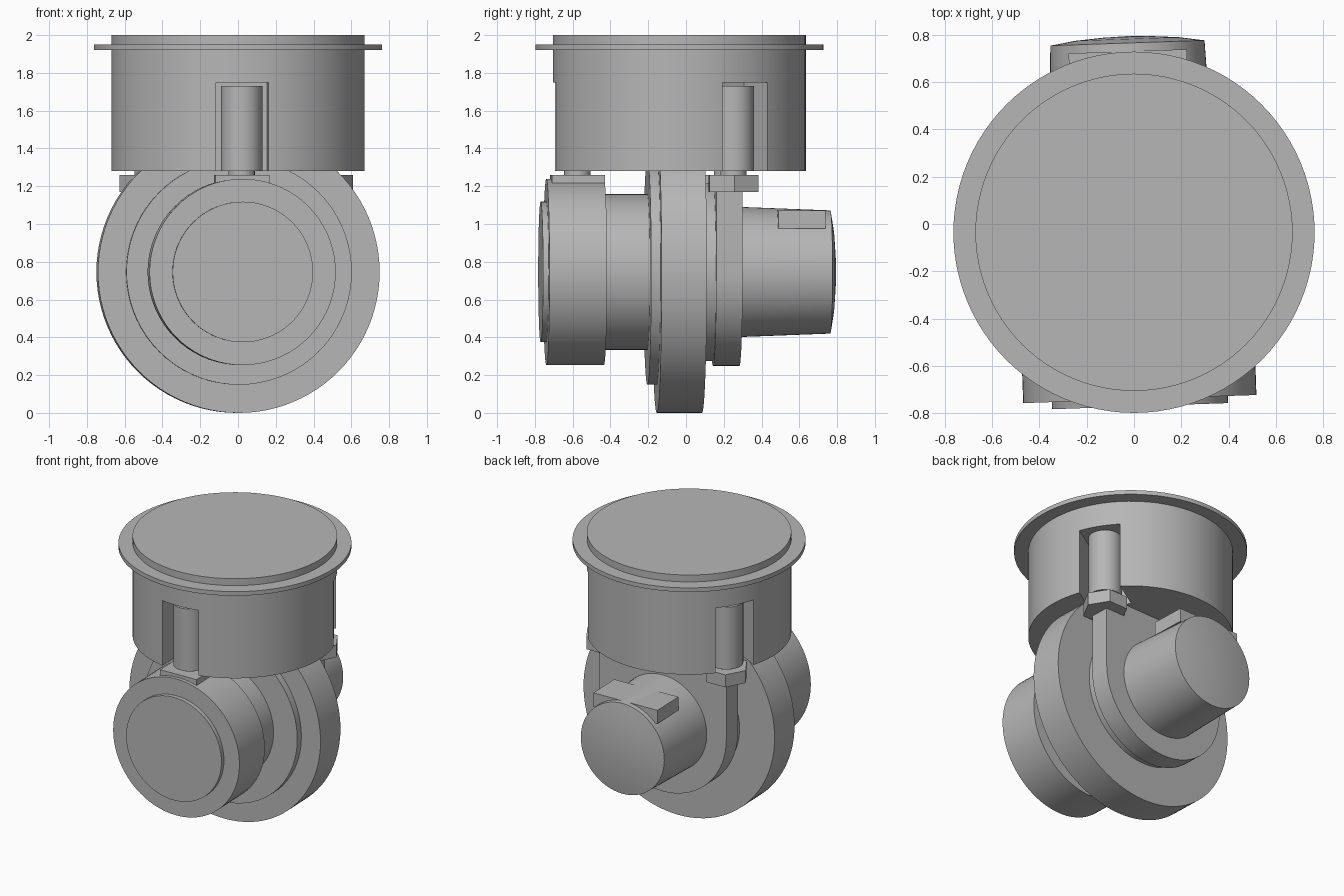
import bpy, bmesh
from math import radians, cos, sin, pi, sqrt
from mathutils import Matrix, Vector

if "Cube" in bpy.data.objects:
    bpy.data.objects.remove(bpy.data.objects["Cube"], do_unlink=True)

GREY = (0.47, 0.47, 0.47, 1)
mat = bpy.data.materials.new("plain grey")
mat.use_nodes = True
mat.diffuse_color = GREY
mat.node_tree.nodes["Principled BSDF"].inputs["Base Color"].default_value = GREY

YAW = radians(2)            # the drive is swivelled slightly in its housing
PIVOT_Y = -0.035            # vertical swivel axis
AXLE_Z = 0.746
POST_RADIUS = 0.54
POST_ANGLES = [radians(a) for a in (-88, 32, 152)]
TURN = (Matrix.Translation((0, PIVOT_Y, 0)) @ Matrix.Rotation(YAW, 4, "Z")
        @ Matrix.Translation((0, -PIVOT_Y, 0)))


def finish(name, bm, matrix=Matrix()):
    bm.transform(matrix)
    bmesh.ops.recalc_face_normals(bm, faces=bm.faces)
    mesh = bpy.data.meshes.new(name)
    bm.to_mesh(mesh)
    bm.free()
    mesh.materials.append(mat)
    ob = bpy.data.objects.new(name, mesh)
    bpy.context.collection.objects.link(ob)
    return ob


def smooth(ob):
    bpy.ops.object.select_all(action="DESELECT")
    ob.select_set(True)
    bpy.context.view_layer.objects.active = ob
    bpy.ops.object.shade_smooth_by_angle(angle=radians(25))


def lathe(name, profile, matrix, sides=72):
    """Closed solid turned about z from (radius, height) points."""
    bm = bmesh.new()
    rings = [[bm.verts.new((r * cos(2 * pi * i / sides), r * sin(2 * pi * i / sides), h))
              for i in range(sides)] for r, h in profile]
    for a, b in zip(rings, rings[1:]):
        for i in range(sides):
            j = (i + 1) % sides
            bm.faces.new((a[i], a[j], b[j], b[i]))
    bm.faces.new(rings[0])
    bm.faces.new(rings[-1])
    ob = finish(name, bm, matrix)
    smooth(ob)
    return ob


def prism(name, outline, height, matrix):
    bm = bmesh.new()
    face = bm.faces.new([bm.verts.new((x, y, 0)) for x, y in outline])
    out = bmesh.ops.extrude_face_region(bm, geom=[face])
    verts = [v for v in out["geom"] if isinstance(v, bmesh.types.BMVert)]
    bmesh.ops.translate(bm, vec=(0, 0, height), verts=verts)
    return finish(name, bm, matrix)


def box(name, low, high, matrix):
    outline = [(low[0], low[1]), (high[0], low[1]), (high[0], high[1]), (low[0], high[1])]
    return prism(name, outline, high[2] - low[2], matrix @ Matrix.Translation((0, 0, low[2])))


def at_post(angle):
    """Frame on the swivel axis whose x axis points at a post."""
    return Matrix.Translation((0, PIVOT_Y, 0)) @ Matrix.Rotation(angle, 4, "Z")


# Axle frame: local z runs backwards along the axle, local y points down
axle = TURN @ Matrix.Translation((0, 0, AXLE_Z)) @ Matrix.Rotation(-pi / 2, 4, "X")
pivot = Matrix.Translation((0, PIVOT_Y, 0))

# Round housing with three post slots
housing = lathe("housing", [(0.67, 1.28), (0.67, 2.0)], pivot, 96)
for angle in POST_ANGLES:
    cutter = box("slot_cutter", (0.42, -0.14, 1.1), (0.9, 0.14, 1.75), at_post(angle))
    cutter.hide_render = True
    mod = housing.modifiers.new("slot", "BOOLEAN")
    mod.operation, mod.solver, mod.object = "DIFFERENCE", "EXACT", cutter
    bpy.context.view_layer.objects.active = housing
    bpy.ops.object.modifier_apply(modifier=mod.name)
    bpy.data.objects.remove(cutter, do_unlink=True)
smooth(housing)
lathe("mounting_flange", [(0.763, 1.92), (0.763, 1.95)], pivot, 96)

# Suspension posts and their feet
for side, angle in zip(("front", "left", "right"), POST_ANGLES):
    frame = at_post(angle) @ Matrix.Translation((POST_RADIUS, 0, 0))
    lathe(side + "_post", [(0.07, 1.24), (0.07, 1.28), (0.11, 1.28), (0.11, 1.73)], frame, 40)
    if side == "front":
        box("front_foot", (-0.14, -0.142, 1.18), (0.14, 0.142, 1.26), frame)
    else:
        hexagon = [(0.15 * cos(pi / 6 + k * pi / 3), 0.15 * sin(pi / 6 + k * pi / 3))
                   for k in range(6)]
        prism(side + "_foot", hexagon, 0.09, frame @ Matrix.Translation((0, 0, 1.17)))

# Wheel, hub and front drum along the axle
lathe("wheel", [(0.746, -0.155), (0.746, 0.085)], axle, 96)
lathe("wheel_hub", [(0.597, -0.205), (0.597, -0.15)], axle)
lathe("neck", [(0.412, -0.44), (0.412, -0.2)], axle)
lathe("front_drum", [(0.493, -0.74), (0.493, -0.435)], axle)
lathe("front_cap", [(0.372, -0.77), (0.372, -0.735)], axle)
lathe("rear_hub", [(0.472, 0.08), (0.472, 0.15)], axle)

# Rear bracket plate: round below, straight sides rising to the feet
W = 0.497
outline = [(W * cos(pi * i / 36), W * sin(pi * i / 36)) for i in range(37)]
outline += [(-W, AXLE_Z - 1.26), (W, AXLE_Z - 1.26)]
plate = prism("rear_bracket", outline, 0.14, axle @ Matrix.Translation((0, 0, 0.143)))
smooth(plate)

# Rear motor with domed end and connector block
lathe("motor", [(0.345, 0.27), (0.326, 0.765), (0.22, 0.782), (0.1, 0.791), (0.01, 0.794)], axle)
box("connector_block", (-0.25, 0.48, 0.975), (0.25, 0.73, 1.072), TURN)
